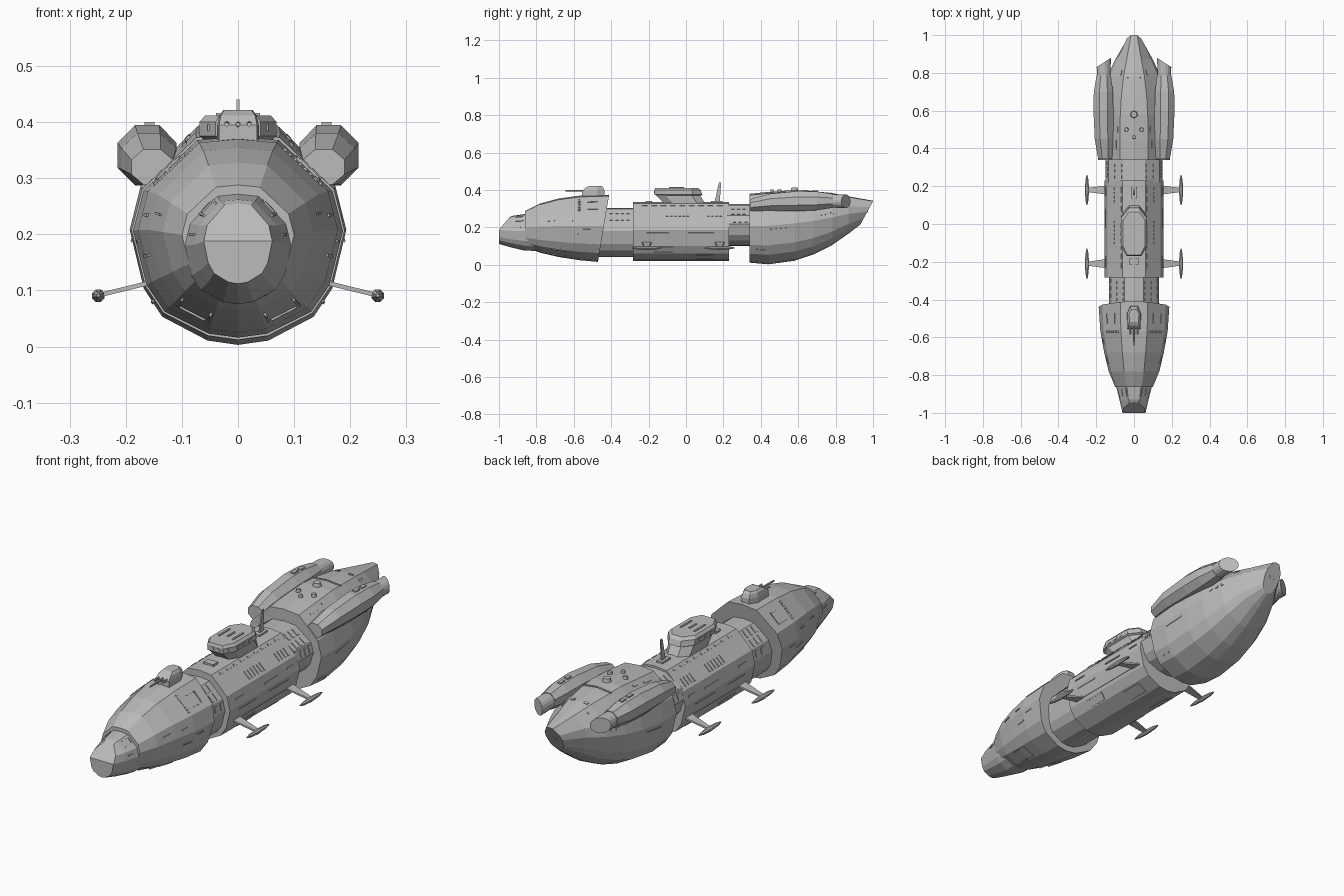
import bpy, bmesh, math
from mathutils import Vector, Matrix

if "Cube" in bpy.data.objects:
    bpy.data.objects.remove(bpy.data.objects["Cube"])

grey = bpy.data.materials.new("hull_grey")
grey.use_nodes = True
grey.diffuse_color = (0.5, 0.5, 0.5, 1)
grey.node_tree.nodes["Principled BSDF"].inputs["Base Color"].default_value = (0.5, 0.5, 0.5, 1)


def finish(name, bm):
    bmesh.ops.recalc_face_normals(bm, faces=bm.faces)
    mesh = bpy.data.meshes.new(name)
    bm.to_mesh(mesh)
    bm.free()
    mesh.materials.append(grey)
    ob = bpy.data.objects.new(name, mesh)
    bpy.context.collection.objects.link(ob)
    return ob


def skin(name, rings):
    """Bridge equal rings of points and cap both ends in two halves."""
    bm = bmesh.new()
    loops = [[bm.verts.new(p) for p in r] for r in rings]
    n = len(loops[0])
    for a, b in zip(loops, loops[1:]):
        for i in range(n):
            j = (i + 1) % n
            bm.faces.new((a[i], a[j], b[j], b[i]))
    for ring in (loops[0], loops[-1]):
        k = n // 4 + 1 if n == 14 else 0
        if k:
            bm.faces.new(ring[k:n - k + 1])
            bm.faces.new(ring[:k + 1] + ring[n - k:])
        else:
            bm.faces.new(ring)
    return finish(name, bm)


# Hull section: half profile from keel to spine, as width and height fractions
HALF = [(0, 0), (.28, .02), (.7, .13), (.87, .26), (1, .53), (.9, .73), (.39, .98), (0, 1)]
SECTION = HALF + [(-u, v) for u, v in HALF[-2:0:-1]]


def hull(name, stations, slant=lambda s, z: 0):
    rings = []
    for s in stations:
        y, w, zb, zt = s
        ring = []
        for u, v in SECTION:
            z = zb + v * (zt - zb)
            ring.append((u * w, y + slant(s, z), z))
        rings.append(ring)
    return skin(name, rings)


NOSE = [(-1, .061, .112, .255), (-.93, .077, .092, .262), (-.86, .095, .076, .272), (-.8, .1, .075, .275)]
FRONT = [(-.862, .1, .098, .288), (-.78, .134, .065, .328), (-.68, .158, .042, .355),
         (-.57, .178, .025, .37), (-.44, .187, .016, .375)]
MIDDLE = [(-.283, .157, .02, .335), (.23, .157, .02, .335)]
REAR = [(.34, .19, .012, .38), (.44, .193, .003, .39), (.58, .186, .022, .4), (.68, .17, .055, .394),
        (.78, .142, .105, .384), (.87, .1, .168, .366), (.967, .042, .215, .343)]
FORE_NECK = [(-.5, .132, .042, .305), (-.27, .132, .042, .305)]
AFT_NECK = [(.22, .15, .1, .325), (.36, .15, .1, .325)]

hull("nose", NOSE, lambda s, z: max(0, z - .188) * .85 if s[0] == -1 else 0)
hull("front_hull", FRONT, lambda s, z: (z - .2) * .167 if s[0] > -.5 else 0)
hull("middle_hull", MIDDLE)
hull("rear_hull", REAR, lambda s, z: (z - .28) * .54 if s[0] > .95 else 0)
hull("front_neck", FORE_NECK)
hull("rear_neck", AFT_NECK)


def surface(stations, y, seg, f):
    """Point on one strip of a hull."""
    for a, b in zip(stations, stations[1:]):
        if y <= b[0] or b is stations[-1]:
            break
    t = (y - a[0]) / (b[0] - a[0])
    w, zb, zt = (p + (q - p) * t for p, q in zip(a[1:], b[1:]))
    (u0, v0), (u1, v1) = HALF[seg], HALF[seg + 1]
    return Vector((w * (u0 + (u1 - u0) * f), y, zb + (zt - zb) * (v0 + (v1 - v0) * f)))


def add_box(bm, size, matrix):
    bmesh.ops.create_cube(bm, size=1, matrix=matrix @ Matrix.Diagonal((*size, 1)))


def plates(name, stations, items, thick=.007):
    """Mirrored plates lying on a hull: (y, strip, fraction, length, breadth)."""
    bm = bmesh.new()
    for y, seg, f, length, breadth in items:
        p = surface(stations, y, seg, f)
        along = (surface(stations, y + .01, seg, f) - p).normalized()
        across = surface(stations, y, seg, f + .05) - p
        normal = along.cross(across).normalized()
        across = normal.cross(along)
        m = Matrix((along, across, normal)).transposed().to_4x4()
        m.translation = p
        for side in (1, -1):
            add_box(bm, (length, breadth, thick), Matrix.Diagonal((side, 1, 1, 1)) @ m)
    return finish(name, bm)


def bracket(y, seg, f, length, breadth, df):
    return [(y, seg, f - df, length, .004), (y, seg, f + df, length, .004),
            (y + length / 2, seg, f, .004, breadth)]


# Raised panels, vents and windows
plates("front_panels", FRONT, bracket(-.5, 5, .45, .055, .06, .22)
       + [(-.57, 5, .15 + i * .1, .012, .006) for i in range(8)]
       + bracket(-.68, 1, .5, .08, .05, .4) + [(-.6, 3, .5, .05, .006), (-.72, 4, .5, .04, .004)]
       + [(-.62, 4, .4, .03, .006), (-.53, 3, .8, .04, .005)])
plates("nose_panels", NOSE, bracket(-.89, 5, .6, .04, .025, .25) + [(-.9, 4, .5, .03, .005)])
plates("middle_vents", MIDDLE, [(-.1 + i * .022, 5, .3, .012, .04) for i in range(6)]
       + [(.12 + i * .022, 5, .3, .012, .04) for i in range(4)]
       + [(-.22 + i * .05, 5, .88, .03, .01) for i in range(9)]
       + [(-.2, 4, .5, .06, .006), (.03, 4, .4, .1, .006), (.17, 4, .5, .05, .006)]
       + [(-.15, 3, .8, .12, .004), (.08, 3, .8, .14, .004), (-.03, 3, .2, .4, .004)]
       + bracket(-.12, 2, .5, .1, .03, .35) + bracket(.1, 1, .5, .1, .04, .35))
plates("front_neck_ribs", FORE_NECK, [(-.4 + i * .03, 5, f, .016, .035) for i in range(4) for f in (.25, .75)]
       + [(-.38 + i * .04, 4, .5, .02, .03) for i in range(3)])
plates("rear_neck_ribs", AFT_NECK, [(.25 + i * .03, 5, f, .016, .035) for i in range(3) for f in (.25, .75)]
       + [(.26 + i * .03, 4, .5, .016, .03) for i in range(3)])
plates("rear_panels", REAR, [(.65, 6, .5, .008, .075), (.42, 5, .8, .05, .008), (.5, 5, .85, .03, .01),
       (.8, 5, .75, .03, .01), (.78, 6, .4, .012, .02), (.5, 3, .8, .1, .004), (.4, 2, .5, .05, .005)]
       + [(.72 + i * .03, 4, .45, .014, .012) for i in range(3)])


def tube(name, stations, sides, slant=0):
    """Rings along y: (y, x, z, x radius, z radius)."""
    rings = []
    for k, (y, cx, cz, rx, rz) in enumerate(stations):
        ring = []
        for i in range(sides):
            a = math.tau * (i + .5) / sides
            dx = rx * math.cos(a)
            skew = slant * dx if k == len(stations) - 1 else 0
            ring.append((cx + dx, y + skew, cz + rz * math.sin(a)))
        rings.append(ring)
    return skin(name, rings)


POD = [(.345, .153, .32, .04, .034), (.45, .159, .335, .053, .049), (.6, .162, .341, .057, .058),
       (.7, .162, .342, .055, .054), (.785, .16, .342, .041, .04)]

for side, label in ((1, "left"), (-1, "right")):
    # Engine pods with angled nozzles
    tube(label + "_engine_pod", [(y, side * x, z, rx, rz) for y, x, z, rx, rz in POD], 8)
    tube(label + "_nozzle", [(.7, side * .16, .342, .036, .036), (.855, side * .16, .34, .038, .036)],
         16, -.65 * side)
    bm = bmesh.new()
    for dy in (0, .05):
        add_box(bm, (.018, .03, .008), Matrix.Translation((side * .158, .64 + dy, .396 - dy * .06)))
    finish(label + "_pod_hatches", bm)

    # Outrigger struts ending in spindles
    for y, place in ((-.21, "front"), (.18, "rear")):
        inner, outer = Vector((side * .14, y, .118)), Vector((side * .25, y, .091))
        rings = [[p + Vector((0, sy * wy, sz * .004)) for sy, sz in ((-1, -1), (1, -1), (1, 1), (-1, 1))]
                 for p, wy in ((inner, .025), (outer, .01))]
        skin(f"{label}_{place}_strut", rings)
        tube(f"{label}_{place}_spindle", [(y + d, side * .249, .091, r, r) for d, r in
             ((-.08, .003), (-.05, .009), (0, .012), (.05, .009), (.08, .003))], 8)


def tower(name, outline, layers):
    """Stack of scaled outlines: (z, x scale, y scale, y shift)."""
    return skin(name, [[(x * sx, y * sy + dy, z) for x, y in outline] for z, sx, sy, dy in layers])


# Bridge with overhanging front and roof strips
right_side = [(.04, -.13), (.069, -.075), (.069, .08), (.03, .13)]
outline = right_side + [(-x, y) for x, y in reversed(right_side)]
tower("bridge", outline, [(.325, .85, .83, -.005), (.37, .9, .9, -.04), (.375, 1, .98, -.04),
                          (.4, 1, .95, -.045), (.412, .85, .88, -.05)])
bm = bmesh.new()
for x in (-.035, 0, .035):
    add_box(bm, (.008, .08 if x else .05, .006), Matrix.Translation((x, -.05, .413)))
for x in (-.045, -.015, .015, .045):
    add_box(bm, (.018, .006, .012), Matrix.Translation((x, -.145 if abs(x) > .03 else -.167, .39)))
for y in (-.09, -.05, -.01):
    for x in (-.068, .068):
        add_box(bm, (.006, .025, .012), Matrix.Translation((x, y, .388)))
finish("bridge_windows", bm)

# Tail antenna and mast base
tower("antenna", [(-.003, -.012), (.003, -.012), (.003, .012), (-.003, .012)],
      [(.325, 1, 1.2, .165), (.44, 1, .5, .182)])
bm = bmesh.new()
add_box(bm, (.03, .06, .012), Matrix.Translation((0, .165, .336)))
add_box(bm, (.05, .035, .012), Matrix.Translation((0, -.2, .336)))
finish("spine_blocks", bm)

# Gun turret with three barrels
base = [(.034, -.06), (.037, .02), (.02, .06)]
tower("turret", base + [(-x, y) for x, y in reversed(base)],
      [(.365, 1, 1, -.495), (.395, 1, 1, -.495), (.412, .9, .8, -.49), (.422, .7, .55, -.485)])
for x, reach, name in ((-.02, -.585, "right"), (0, -.645, "middle"), (.02, -.585, "left")):
    tube(name + "_barrel", [(-.5, x, .397, .006, .006), (reach, x, .396, .004, .004)], 8)

# Round sensors on the rear deck
bm = bmesh.new()
for x, y, z, r in ((0, .58, .404, .02), (-.04, .5, .393, .012), (.04, .5, .393, .012), (0, .46, .393, .01)):
    bmesh.ops.create_cone(bm, cap_ends=True, segments=12, radius1=r, radius2=r * .8, depth=.02,
                          matrix=Matrix.Translation((x, y, z)))
finish("deck_sensors", bm)

# Slot in the tail face
bm = bmesh.new()
add_box(bm, (.03, .006, .012), Matrix.Translation((0, .968, .283)) @ Matrix.Rotation(-.5, 4, "X"))
finish("tail_slot", bm)
